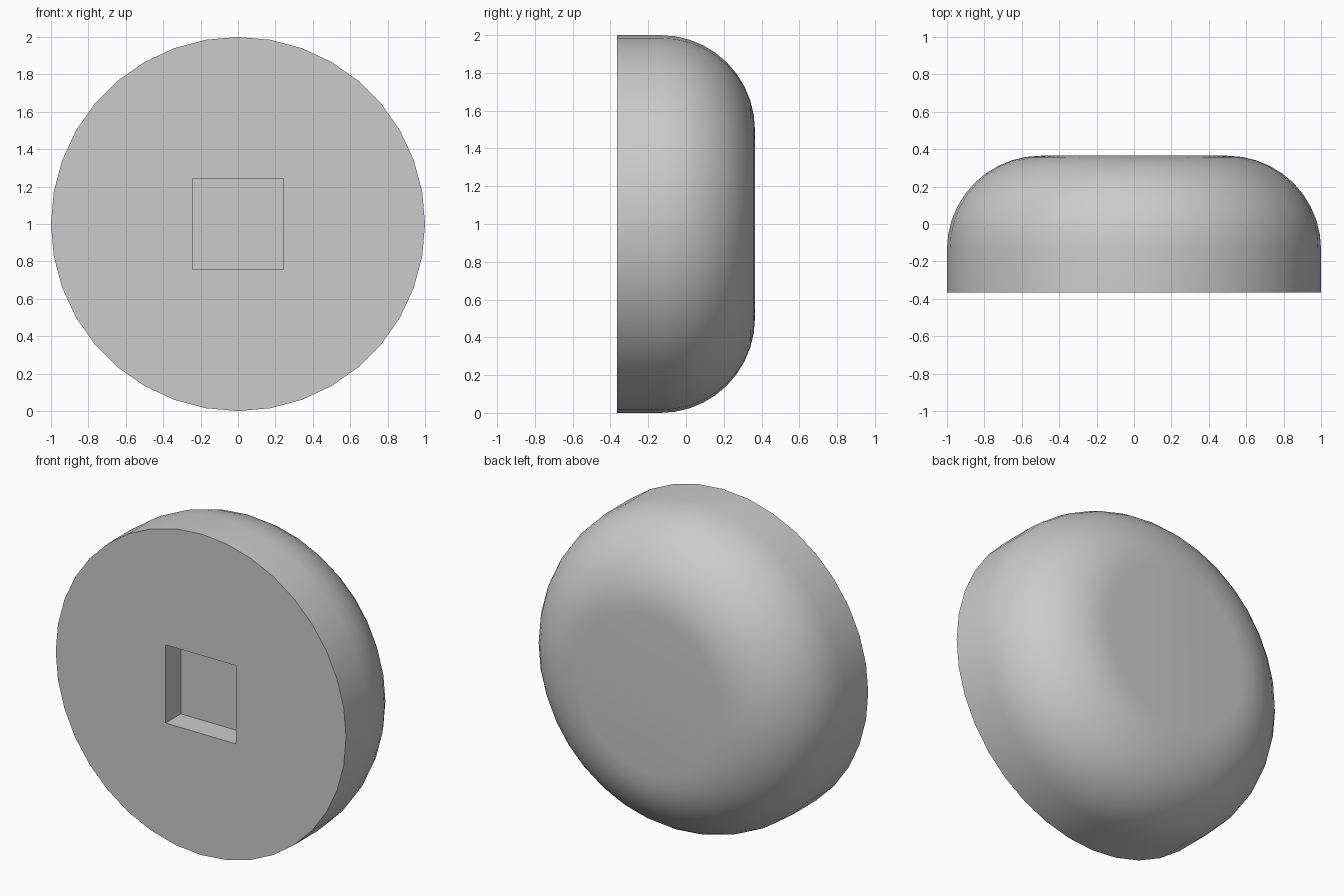
import bpy, bmesh, math
from mathutils import Matrix

RADIUS, DEPTH, ROUNDING = 1.0, 0.73, 0.5
SOCKET_SIZE, SOCKET_DEPTH = 0.487, 0.15
FRONT = -DEPTH / 2

default = bpy.data.objects.get("Cube")
if default:
    bpy.data.objects.remove(default, do_unlink=True)

grey = bpy.data.materials.new("light grey")
grey.use_nodes = True
colour = (0.6, 0.6, 0.6, 1)
grey.diffuse_color = colour
grey.node_tree.nodes["Principled BSDF"].inputs["Base Color"].default_value = colour


def add_object(name, bm):
    bmesh.ops.recalc_face_normals(bm, faces=bm.faces)
    mesh = bpy.data.meshes.new(name)
    bm.to_mesh(mesh)
    bm.free()
    mesh.materials.append(grey)
    obj = bpy.data.objects.new(name, mesh)
    bpy.context.collection.objects.link(obj)
    return obj


# Round knob: a disc on its edge with a broadly rounded back rim
bm = bmesh.new()
upright = Matrix.Translation((0, 0, RADIUS)) @ Matrix.Rotation(math.pi / 2, 4, "X")
bmesh.ops.create_cone(bm, cap_ends=True, segments=36, radius1=RADIUS,
                      radius2=RADIUS, depth=DEPTH, matrix=upright)
back_rim = [e for e in bm.edges if all(v.co.y > 0 for v in e.verts)]
bmesh.ops.bevel(bm, geom=back_rim, offset=ROUNDING, offset_type="OFFSET",
                segments=10, profile=0.5, affect="EDGES")
knob = add_object("knob", bm)

# Square socket sunk into the flat front
bm = bmesh.new()
bmesh.ops.create_cube(bm, size=1, matrix=Matrix.Translation((0, FRONT, RADIUS))
                      @ Matrix.Diagonal((SOCKET_SIZE, 2 * SOCKET_DEPTH, SOCKET_SIZE, 1)))
cutter = add_object("socket_cutter", bm)
cutter.hide_render = True

cut = knob.modifiers.new("socket", "BOOLEAN")
cut.operation = "DIFFERENCE"
cut.solver = "EXACT"
cut.object = cutter
bpy.ops.object.select_all(action="DESELECT")
knob.select_set(True)
bpy.context.view_layer.objects.active = knob
bpy.ops.object.modifier_apply(modifier=cut.name)
bpy.data.objects.remove(cutter, do_unlink=True)

# Smooth rounding with crisp front and socket edges
bpy.ops.object.shade_smooth_by_angle(angle=math.radians(30))
